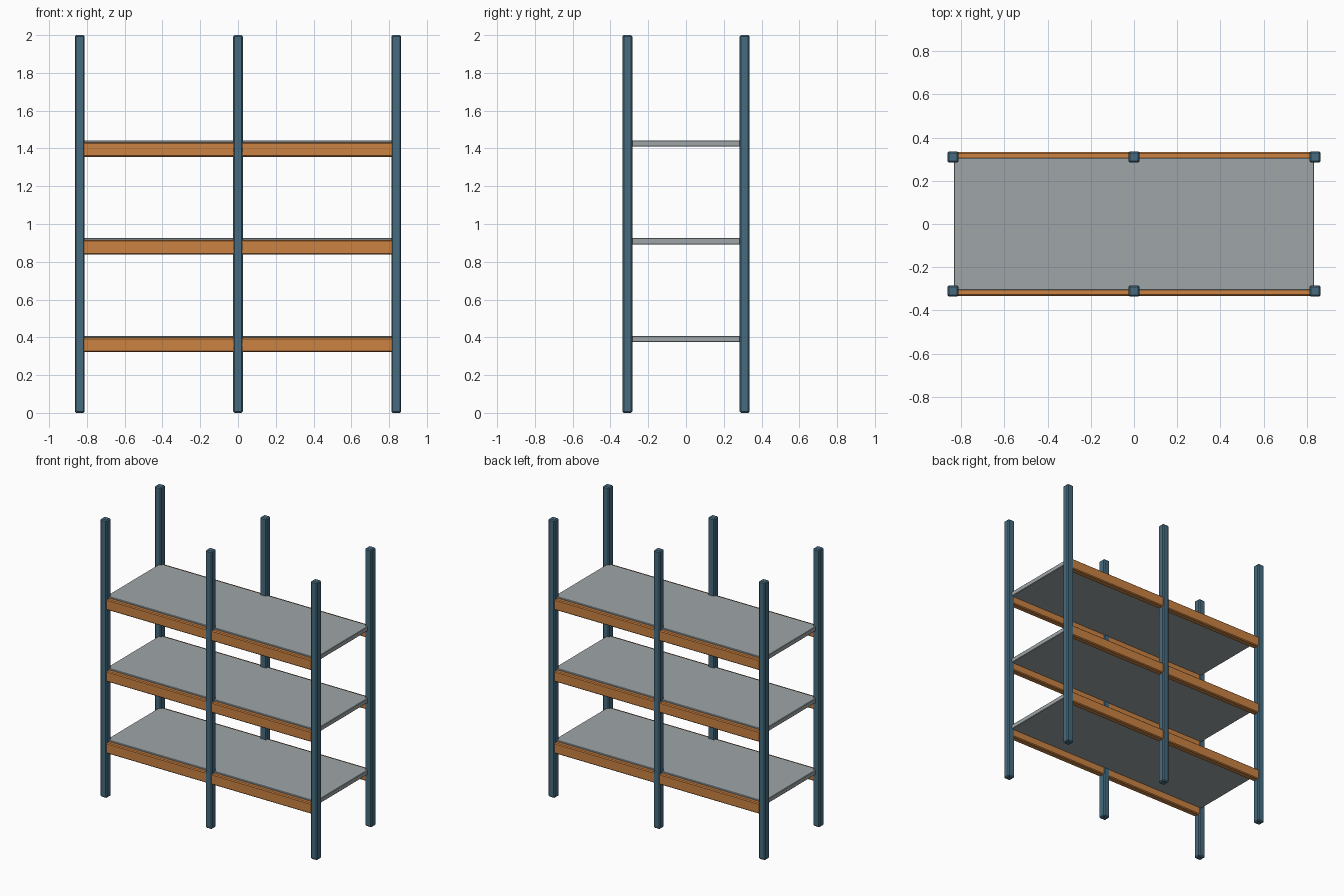
import bpy

cube = bpy.data.objects.get("Cube")
if cube:
    bpy.data.objects.remove(cube, do_unlink=True)


def material(name, rgb):
    mat = bpy.data.materials.new(name)
    mat.use_nodes = True
    color = (*rgb, 1.0)
    mat.diffuse_color = color
    mat.node_tree.nodes["Principled BSDF"].inputs["Base Color"].default_value = color
    return mat


blue = material("steel_blue", (0.061, 0.147, 0.212))
orange = material("beam_orange", (0.597, 0.223, 0.055))
grey = material("shelf_grey", (0.345, 0.38, 0.392))


def box(name, center, size, mat, chamfer):
    """Box with narrow flat chamfers on its edges."""
    bpy.ops.mesh.primitive_cube_add(size=1, location=center)
    obj = bpy.context.object
    obj.name = name
    obj.scale = size
    bpy.ops.object.transform_apply(location=False, rotation=False, scale=True)
    obj.data.materials.append(mat)
    bevel = obj.modifiers.new("chamfer", "BEVEL")
    bevel.width = chamfer
    bevel.segments = 1
    return obj


POST = 0.052
POST_X, POST_Y = 0.838, 0.31
SHELF_TOPS = {"lower": 0.408, "middle": 0.925, "upper": 1.442}
SHELF_THICK, BEAM_HEIGHT = 0.033, 0.076
rows = {"front": -POST_Y, "back": POST_Y}

# Upright posts
for row, y in rows.items():
    for side, x in (("right", -POST_X), ("middle", 0), ("left", POST_X)):
        box(f"{row}_{side}_post", (x, y, 1), (POST, POST, 2), blue, 0.007)

# Shelf boards, each resting in a front and a back beam
for level, top in SHELF_TOPS.items():
    box(f"{level}_shelf", (0, 0, top - SHELF_THICK / 2),
        (2 * POST_X - 0.008, 0.612, SHELF_THICK), grey, 0.003)
    for row, y in rows.items():
        box(f"{level}_{row}_beam", (0, y, top - 0.01 - BEAM_HEIGHT / 2),
            (2 * POST_X, 0.045, BEAM_HEIGHT), orange, 0.006)
